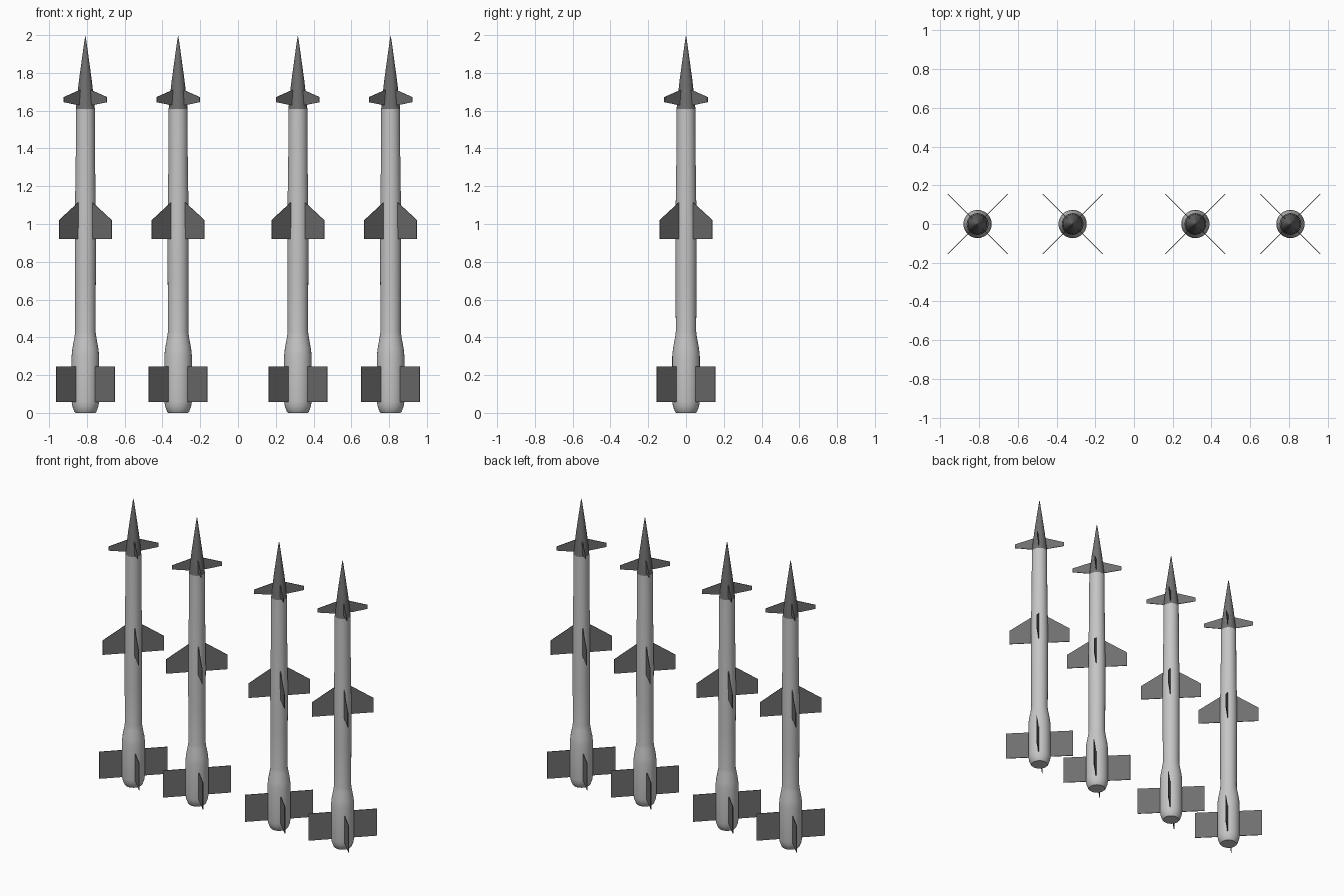
import bpy, bmesh, math
from mathutils import Matrix, Vector

if "Cube" in bpy.data.objects:
    bpy.data.objects.remove(bpy.data.objects["Cube"])

SIDES = 28


def material(name, v):
    m = bpy.data.materials.new(name)
    m.diffuse_color = (v, v, v, 1)
    m.use_nodes = True
    m.node_tree.nodes["Principled BSDF"].inputs["Base Color"].default_value = m.diffuse_color
    return m


LIGHT = material("light grey", 0.56)
DARK = material("dark grey", 0.16)


def finish(bm, name, mat, x, smooth):
    bmesh.ops.recalc_face_normals(bm, faces=bm.faces)
    me = bpy.data.meshes.new(name)
    bm.to_mesh(me)
    bm.free()
    me.materials.append(mat)
    ob = bpy.data.objects.new(name, me)
    ob.location.x = x
    bpy.context.collection.objects.link(ob)
    if smooth:
        bpy.ops.object.select_all(action='DESELECT')
        ob.select_set(True)
        bpy.context.view_layer.objects.active = ob
        bpy.ops.object.shade_smooth_by_angle(angle=math.radians(40))
    return ob


def lathe(name, profile, mat, x):
    """Revolve (radius, z) points about the vertical axis, capping open ends."""
    bm = bmesh.new()
    rings = []
    for r, z in profile:
        if r == 0:
            rings.append([bm.verts.new((0, 0, z))] * SIDES)
        else:
            rings.append([bm.verts.new((r * math.cos(a), r * math.sin(a), z))
                          for a in (2 * math.pi * i / SIDES for i in range(SIDES))])
    for lo, hi in zip(rings, rings[1:]):
        for i in range(SIDES):
            j = (i + 1) % SIDES
            quad = [lo[i], lo[j], hi[j], hi[i]]
            bm.faces.new(list(dict.fromkeys(quad)))
    for ring in (rings[0], rings[-1]):
        if ring[0] is not ring[1]:
            bm.faces.new(ring)
    return finish(bm, name, mat, x, True)


def fins(name, outline, mat, x, thick=0.004):
    """Four thin plates on the diagonals from a (radius, z) outline."""
    bm = bmesh.new()
    for k in range(4):
        rot = Matrix.Rotation(math.radians(45 + 90 * k), 3, 'Z')
        a, b = [[bm.verts.new(rot @ Vector((r, s * thick / 2, z))) for r, z in outline]
                for s in (-1, 1)]
        bm.faces.new(a)
        bm.faces.new(b[::-1])
        n = len(outline)
        for i in range(n):
            j = (i + 1) % n
            bm.faces.new([a[i], b[i], b[j], a[j]])
    return finish(bm, name, mat, x, False)


BODY = [(0.052, 0), (0.058, 0.006), (0.069, 0.035), (0.073, 0.06), (0.073, 0.30),
        (0.069, 0.34), (0.058, 0.40), (0.054, 0.43), (0.055, 0.70), (0.056, 0.95),
        (0.054, 1.15), (0.051, 1.35), (0.050, 1.61)]
NOSE = [(0.050, 1.61), (0.043, 1.68), (0.034, 1.76), (0.023, 1.84),
        (0.012, 1.92), (0.005, 1.97), (0, 2.0)]
CANARD = [(0.03, 1.63), (0.06, 1.63), (0.161, 1.645), (0.161, 1.672), (0.04, 1.71)]
WING = [(0.04, 0.92), (0.197, 0.92), (0.197, 1.02), (0.052, 1.115), (0.04, 1.115)]
TAIL = [(0.05, 0.057), (0.219, 0.057), (0.219, 0.245), (0.05, 0.245)]

# Four identical missiles in two pairs
for x in (-0.808, -0.317, 0.317, 0.808):
    lathe("missile_body", BODY, LIGHT, x)
    lathe("nose_cone", NOSE, DARK, x)
    fins("nose_fins", CANARD, DARK, x)
    fins("middle_fins", WING, DARK, x)
    fins("tail_fins", TAIL, DARK, x)
